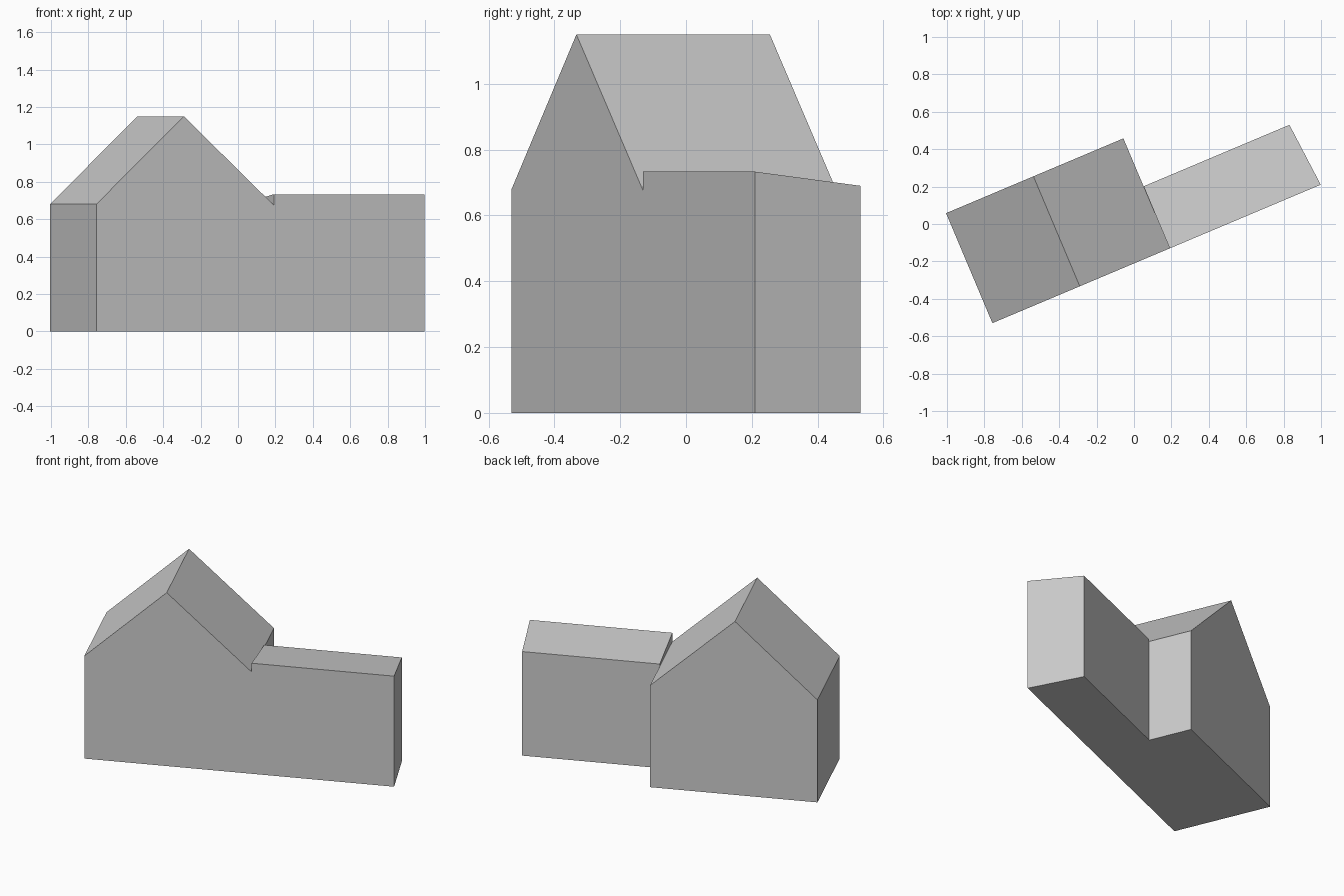
import bpy, bmesh, math
from mathutils import Vector

cube = bpy.data.objects.get("Cube")
if cube:
    bpy.data.objects.remove(cube, do_unlink=True)

grey = bpy.data.materials.new("plain grey")
grey.use_nodes = True
colour = (0.6, 0.6, 0.6, 1)
grey.diffuse_color = colour
grey.node_tree.nodes["Principled BSDF"].inputs["Base Color"].default_value = colour

# Shared frame: local x runs along the front wall, local y runs to the back
CORNER = Vector((-0.757, -0.53, 0))
TURN = math.radians(22.86)


def loft(name, start, end):
    """Closed solid between two matching outlines."""
    bm = bmesh.new()
    a = [bm.verts.new(p) for p in start]
    b = [bm.verts.new(p) for p in end]
    bm.faces.new(a)
    bm.faces.new(b[::-1])
    for i in range(len(a)):
        j = (i + 1) % len(a)
        bm.faces.new((a[i], b[i], b[j], a[j]))
    bmesh.ops.recalc_face_normals(bm, faces=bm.faces)
    mesh = bpy.data.meshes.new(name)
    bm.to_mesh(mesh)
    bm.free()
    mesh.materials.append(grey)
    ob = bpy.data.objects.new(name, mesh)
    ob.location = CORNER
    ob.rotation_euler.z = TURN
    bpy.context.collection.objects.link(ob)
    return ob


# Gabled main house, its profile extended from front to back
width, depth = 1.029, 0.638
gable = [(0, 0), (width, 0), (width, 0.675), (0.507, 1.15), (0, 0.68)]
loft("main_house",
     [(x, 0, z) for x, z in gable],
     [(x, depth, z) for x, z in gable])

# Side wing with a shallow roof falling to the back and a skewed end wall
wing_depth, front_end, back_end = 0.36, 1.905, 1.875
section = [(0, 0), (wing_depth, 0), (wing_depth, 0.69), (0, 0.733)]
loft("side_wing",
     [(width, y, z) for y, z in section],
     [(back_end if y else front_end, y, z) for y, z in section])
